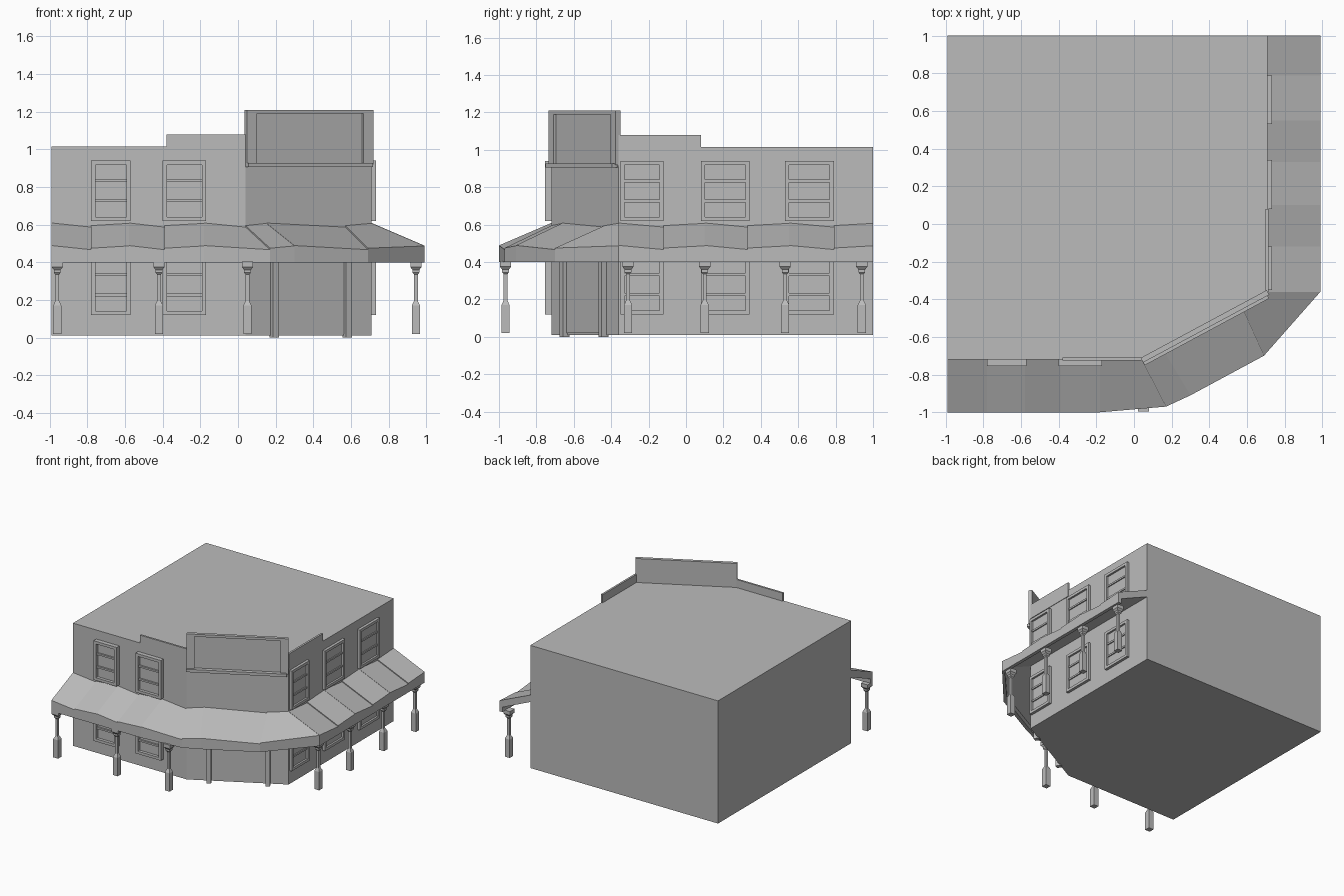
import bpy, bmesh
from math import sqrt
from mathutils import Vector, Matrix

cube = bpy.data.objects.get("Cube")
if cube:
    bpy.data.objects.remove(cube, do_unlink=True)

GREY = (0.5, 0.5, 0.5, 1)
mat = bpy.data.materials.new("plain grey")
mat.use_nodes = True
mat.diffuse_color = GREY
mat.node_tree.nodes["Principled BSDF"].inputs["Base Color"].default_value = GREY


def finish(name, bm):
    bmesh.ops.recalc_face_normals(bm, faces=bm.faces)
    mesh = bpy.data.meshes.new(name)
    bm.to_mesh(mesh)
    bm.free()
    mesh.materials.append(mat)
    obj = bpy.data.objects.new(name, mesh)
    bpy.context.collection.objects.link(obj)
    return obj


def loft(bm, rings):
    """Skin closed rings of points and cap both ends."""
    loops = [[bm.verts.new(p) for p in ring] for ring in rings]
    n = len(loops[0])
    for a, b in zip(loops, loops[1:]):
        for i in range(n):
            j = (i + 1) % n
            bm.faces.new((a[i], a[j], b[j], b[i]))
    bm.faces.new(loops[0])
    bm.faces.new(loops[-1])


def box(bm, u0, u1, d0, d1, z0, z1, frame):
    """Box in wall space: u along the wall, d outward, z up."""
    rings = [[frame @ Vector((u, -d, z)) for u, d in
              ((u0, d0), (u1, d0), (u1, d1), (u0, d1))] for z in (z0, z1)]
    loft(bm, rings)


def wall_frame(start, end):
    u = (Vector((*end, 0)) - Vector((*start, 0))).normalized()
    inward = Vector((0, 0, 1)).cross(u)
    return Matrix(((u.x, inward.x, 0, start[0]), (u.y, inward.y, 0, start[1]),
                   (0, 0, 1, 0), (0, 0, 0, 1)))


# Footprint with the cut corner
LEFT, RIGHT, FRONT, BACK = -0.99, 0.71, -0.72, 1.0
CUT_A, CUT_B = (0.04, FRONT), (RIGHT, -0.36)
footprint = [(LEFT, FRONT), CUT_A, CUT_B, (RIGHT, BACK), (LEFT, BACK)]
front_wall = wall_frame((0, FRONT), (1, FRONT))
side_wall = wall_frame((RIGHT, 0), (RIGHT, 1))
corner_wall = wall_frame(CUT_A, CUT_B)
CORNER = sqrt(0.67 ** 2 + 0.36 ** 2)

for name, z0, z1 in (("building_body", 0.01, 1.0), ("roof_sheet", 1.0, 1.014)):
    bm = bmesh.new()
    loft(bm, [[(x, y, z) for x, y in footprint] for z in (z0, z1)])
    finish(name, bm)


# Windows: raised frame, sunken glass, two cross bars
def window(name, frame, u0, u1, z0, z1, depth):
    bm = bmesh.new()
    rim = 0.022
    for a, b in ((u0, u0 + rim), (u1 - rim, u1)):
        box(bm, a, b, -0.01, depth, z0, z1, frame)
    for a, b in ((z0, z0 + rim), (z1 - rim, z1)):
        box(bm, u0 + rim, u1 - rim, -0.01, depth, a, b, frame)
    box(bm, u0 + rim, u1 - rim, -0.01, depth * 0.3, z0 + rim, z1 - rim, frame)
    for k in (1, 2):
        z = z0 + (z1 - z0) * k / 3
        box(bm, u0 + rim, u1 - rim, 0, depth * 0.7, z - 0.007, z + 0.007, frame)
    finish(name, bm)


for floor, z0, z1 in (("lower", 0.12, 0.44), ("upper", 0.62, 0.94)):
    for i, (a, b) in enumerate(((-0.78, -0.57), (-0.40, -0.17))):
        window(f"{floor}_front_window_{i + 1}", front_wall, a, b, z0, z1, 0.035)
    for i, (a, b) in enumerate(((-0.35, -0.12), (0.08, 0.34), (0.53, 0.79))):
        window(f"{floor}_side_window_{i + 1}", side_wall, a, b, z0, z1, 0.022)

# Corner door with jambs
bm = bmesh.new()
for u in (0.15, 0.59):
    box(bm, u, u + 0.035, -0.01, 0.03, 0, 0.46, corner_wall)
box(bm, 0.15, 0.625, -0.01, 0.03, 0.46, 0.5, corner_wall)
finish("door_frame", bm)
bm = bmesh.new()
box(bm, 0.185, 0.59, -0.01, 0.006, 0.02, 0.46, corner_wall)
finish("door", bm)

# Stepped parapet
for name, frame, a, b in (("front_parapet", front_wall, -0.38, 0.04),
                          ("side_parapet", side_wall, -0.36, 0.08)):
    bm = bmesh.new()
    box(bm, a, b, -0.012, 0.004, 0.96, 1.08, frame)
    finish(name, bm)

# Blank sign board over the corner, with rim and bottom ledge
bm = bmesh.new()
box(bm, 0, CORNER, -0.01, 0.004, 0.91, 1.21, corner_wall)
for a, b in ((0, 0.06), (CORNER - 0.06, CORNER)):
    box(bm, a, b, 0, 0.018, 0.92, 1.21, corner_wall)
box(bm, 0.06, CORNER - 0.06, 0, 0.018, 1.19, 1.21, corner_wall)
box(bm, 0, CORNER - 0.01, 0, 0.035, 0.905, 0.928, corner_wall)
finish("sign_board", bm)

# Awning: sheets between matching wall and eave points
stations = [((x, FRONT), (x, -1.0)) for x in (LEFT, -0.78, -0.58, -0.39, -0.18)]
stations += [(CUT_A, (0.17, -0.97)), ((0.15, -0.66), (0.30, -0.91)),
             ((0.57, -0.435), (0.69, -0.70)), (CUT_B, (0.99, -0.36))]
stations += [((RIGHT, y), (0.99, y)) for y in (-0.12, 0.1, 0.33, 0.55, 0.79, BACK)]
section = [(0, 0.595), (1, 0.475), (1, 0.40), (0.9, 0.40), (0.9, 0.44), (0, 0.55)]


def awning_ring(station, lift):
    inner, outer = (Vector(p) for p in station)
    ring = []
    for k, (t, z) in enumerate(section):
        p = inner.lerp(outer, t)
        ring.append((p.x, p.y, z + (lift if k < 2 else 0)))
    return ring


bm = bmesh.new()
for i, (a, b) in enumerate(zip(stations, stations[1:])):
    start, end = ((0.014, -0.008), (0, 0.012))[i % 2]
    loft(bm, [awning_ring(a, start), awning_ring(b, end)])
finish("awning", bm)

# Turned-down square posts
post_profile = [(0.02, 0.022), (0.17, 0.022), (0.195, 0.010), (0.335, 0.010),
                (0.345, 0.018), (0.36, 0.018), (0.375, 0.030), (0.405, 0.030)]
posts = [(x, -0.965) for x in (-0.96, -0.42, 0.05)]
posts += [(0.945, y) for y in (-0.31, 0.10, 0.53, 0.94)]
for i, (x, y) in enumerate(posts):
    bm = bmesh.new()
    loft(bm, [[(x + sx * r, y + sy * r, z) for sx, sy in
               ((-1, -1), (1, -1), (1, 1), (-1, 1))] for z, r in post_profile])
    finish(f"awning_post_{i + 1}", bm)
